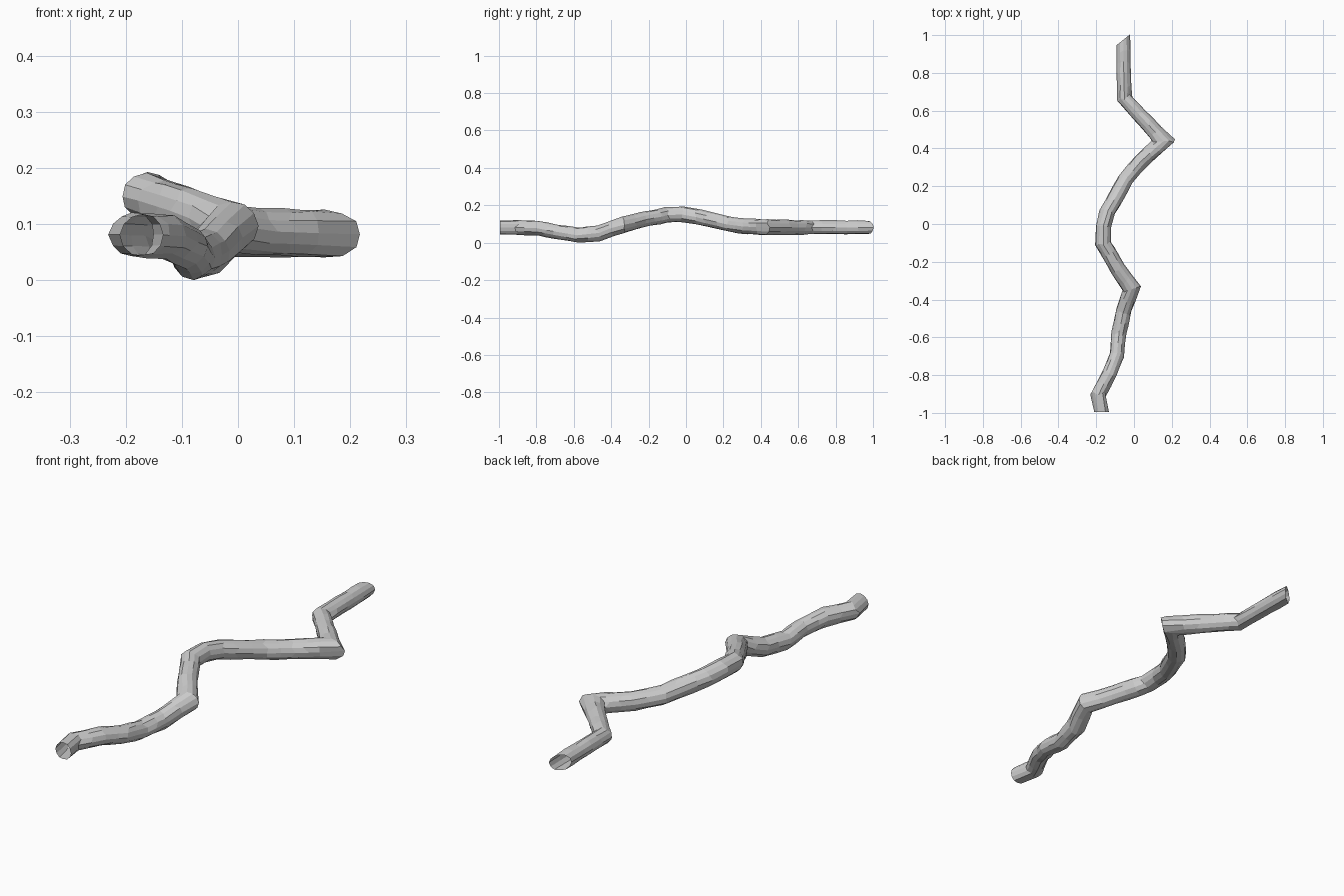
import bpy, bmesh, math, random
from mathutils import Vector

if "Cube" in bpy.data.objects:
    bpy.data.objects.remove(bpy.data.objects["Cube"])

random.seed(4)
SIDES = 12

# Centre line of the branch: x, y, z, radius
PATH = [(-0.17, -0.995, 0.09, 0.038), (-0.188, -0.90, 0.09, 0.038), (-0.13, -0.79, 0.088, 0.039),
        (-0.09, -0.69, 0.068, 0.038), (-0.08, -0.58, 0.049, 0.038), (-0.055, -0.46, 0.06, 0.041),
        (-0.012, -0.34, 0.105, 0.043), (-0.085, -0.24, 0.132, 0.041), (-0.165, -0.10, 0.158, 0.041),
        (-0.163, -0.02, 0.16, 0.040), (-0.142, 0.06, 0.148, 0.040), (-0.045, 0.235, 0.108, 0.041),
        (0.035, 0.33, 0.096, 0.041), (0.155, 0.44, 0.091, 0.043), (-0.052, 0.665, 0.091, 0.037),
        (-0.057, 0.975, 0.091, 0.036)]

# Split long stretches into shorter rings
rings = []
for a, b in zip(PATH, PATH[1:]):
    pa, pb = Vector(a[:3]), Vector(b[:3])
    n = max(1, round((pb - pa).length / 0.065))
    for k in range(n):
        t = k / n
        rings.append((pa.lerp(pb, t), a[3] + (b[3] - a[3]) * t))
rings.append((Vector(PATH[-1][:3]), PATH[-1][3]))

# Sweep a rough ring, mitred at each bend; both ends stay open
bm = bmesh.new()
loops = []
last = len(rings) - 1
for i, (p, r) in enumerate(rings):
    d_in = (p - rings[max(i - 1, 0)][0]).normalized()
    d_out = (rings[min(i + 1, last)][0] - p).normalized()
    tan = (d_in + d_out).normalized()
    miter = 1.0
    if 0 < i < last:
        miter = 1 / max(0.68, tan.dot(d_out))
    elif i == 0:
        tan = Vector((0, 1, 0))
    else:
        tan = Vector((-0.62, 0.78, 0))      # slanted cut at the back end
        miter = 1.25
    side = tan.cross(Vector((0, 0, 1))).normalized()
    up = side.cross(tan).normalized()
    loop = []
    for k in range(SIDES):
        ang = 2 * math.pi * k / SIDES
        rr = r * random.uniform(0.95, 1.07)
        co = p + side * (math.cos(ang) * rr * miter) + up * (math.sin(ang) * rr)
        if 0 < i < last:
            co += tan * random.uniform(-0.012, 0.012)
        loop.append(bm.verts.new(co))
    loops.append(loop)

for a, b in zip(loops, loops[1:]):
    for k in range(SIDES):
        j = (k + 1) % SIDES
        bm.faces.new((a[k], a[j], b[j], b[k]))
bm.normal_update()

# Make the bark face outward
f = bm.faces[:][0] if not hasattr(bm.faces, "ensure_lookup_table") else (bm.faces.ensure_lookup_table() or bm.faces[0])
if f.normal.dot(f.calc_center_median() - (rings[0][0] + rings[1][0]) / 2) < 0:
    bmesh.ops.reverse_faces(bm, faces=bm.faces[:])

# Rest the lowest point on the ground
low = min(v.co.z for v in bm.verts)
for v in bm.verts:
    v.co.z -= low

mesh = bpy.data.meshes.new("crooked_branch")
bm.to_mesh(mesh)
bm.free()
branch = bpy.data.objects.new("crooked_branch", mesh)
bpy.context.collection.objects.link(branch)
